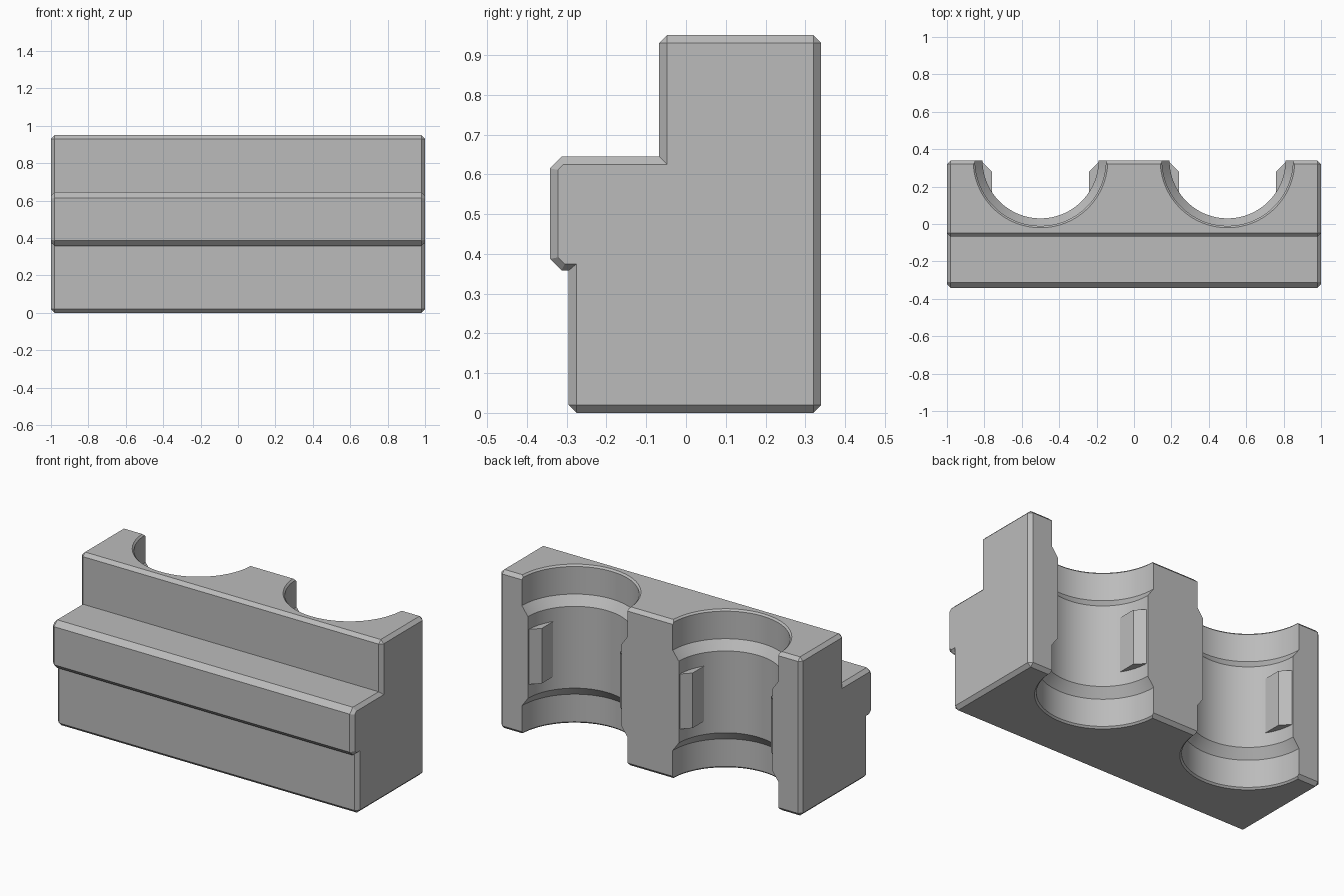
import bpy, bmesh
from math import sin, cos, pi

default = bpy.data.objects.get("Cube")
if default:
    bpy.data.objects.remove(default, do_unlink=True)

metal = bpy.data.materials.new("light_grey_metal")
metal.use_nodes = True
grey = (0.5, 0.5, 0.5, 1)
metal.diffuse_color = grey
metal.node_tree.nodes["Principled BSDF"].inputs["Base Color"].default_value = grey


def loft(name, rings):
    """Closed solid through matching rings of points, capped at both ends."""
    bm = bmesh.new()
    loops = [[bm.verts.new(p) for p in ring] for ring in rings]
    n = len(loops[0])
    for a, b in zip(loops, loops[1:]):
        for i in range(n):
            j = (i + 1) % n
            bm.faces.new((a[i], a[j], b[j], b[i]))
    bm.faces.new(loops[0])
    bm.faces.new(loops[-1])
    bmesh.ops.remove_doubles(bm, verts=bm.verts, dist=1e-4)
    bmesh.ops.recalc_face_normals(bm, faces=bm.faces)
    mesh = bpy.data.meshes.new(name)
    bm.to_mesh(mesh)
    bm.free()
    mesh.materials.append(metal)
    obj = bpy.data.objects.new(name, mesh)
    bpy.context.collection.objects.link(obj)
    return obj


def circle(r, point, n=96):
    return [point(r * cos(2 * pi * (i + 0.5) / n), r * sin(2 * pi * (i + 0.5) / n)) for i in range(n)]


# Stepped block: side outline, and the smaller outline of its chamfered ends
outer = [(-0.275, 0), (0.32, 0), (0.34, 0.02), (0.34, 0.93), (0.32, 0.95),
         (-0.048, 0.95), (-0.068, 0.93), (-0.068, 0.645), (-0.312, 0.645),
         (-0.342, 0.615), (-0.342, 0.387), (-0.313, 0.358), (-0.295, 0.358), (-0.295, 0.02)]
inner = [(-0.275, 0.02), (0.32, 0.02), (0.32, 0.02), (0.32, 0.93), (0.32, 0.93),
         (-0.048, 0.93), (-0.048, 0.93), (-0.048, 0.625), (-0.308, 0.625),
         (-0.322, 0.611), (-0.322, 0.391), (-0.305, 0.375), (-0.275, 0.375), (-0.275, 0.02)]
block = loft("clamp_block", [[(x, y, z) for y, z in outline] for x, outline in
                             ((-1, inner), (-0.98, outer), (0.98, outer), (1, inner))])

# Cutters: two stepped bores and the bolt hole
back = 0.34
bore_profile = [(0.37, -0.01), (0.35, 0.01), (0.35, 0.175), (0.31, 0.23),
                (0.31, 0.72), (0.35, 0.775), (0.35, 0.94), (0.37, 0.96)]
cutters = [loft("bore_cutter", [circle(r, lambda u, v: (cx + u, back + v, z)) for r, z in bore_profile])
           for cx in (-0.5, 0.5)]
cutters.append(loft("bolt_hole_cutter", [circle(0.082, lambda u, v: (u, y, 0.505), 64)
                                         for y in (-0.5, 0.5)]))
for cutter in cutters:
    cutter.hide_render = True
    cutter.hide_set(True)
    mod = block.modifiers.new("cut", 'BOOLEAN')
    mod.operation = 'DIFFERENCE'
    mod.solver = 'EXACT'
    mod.object = cutter

# Apply the cuts and drop the cutters
bpy.context.view_layer.objects.active = block
block.select_set(True)
for mod in list(block.modifiers):
    bpy.ops.object.modifier_apply(modifier=mod.name)
for cutter in cutters:
    bpy.data.objects.remove(cutter, do_unlink=True)
bpy.ops.object.shade_smooth_by_angle(angle=0.4)

# Locating tabs on both walls of each bore
tab = [(0.26, -0.18), (0.26, -0.06), (0.316, -0.004), (0.34, -0.004), (0.34, -0.18)]
for bore, cx in (("right", -0.5), ("left", 0.5)):
    for wall, s in (("right", -1), ("left", 1)):
        loft(f"{bore}_bore_{wall}_tab",
             [[(cx + s * u, back + v, z) for u, v in tab] for z in (0.31, 0.64)])
